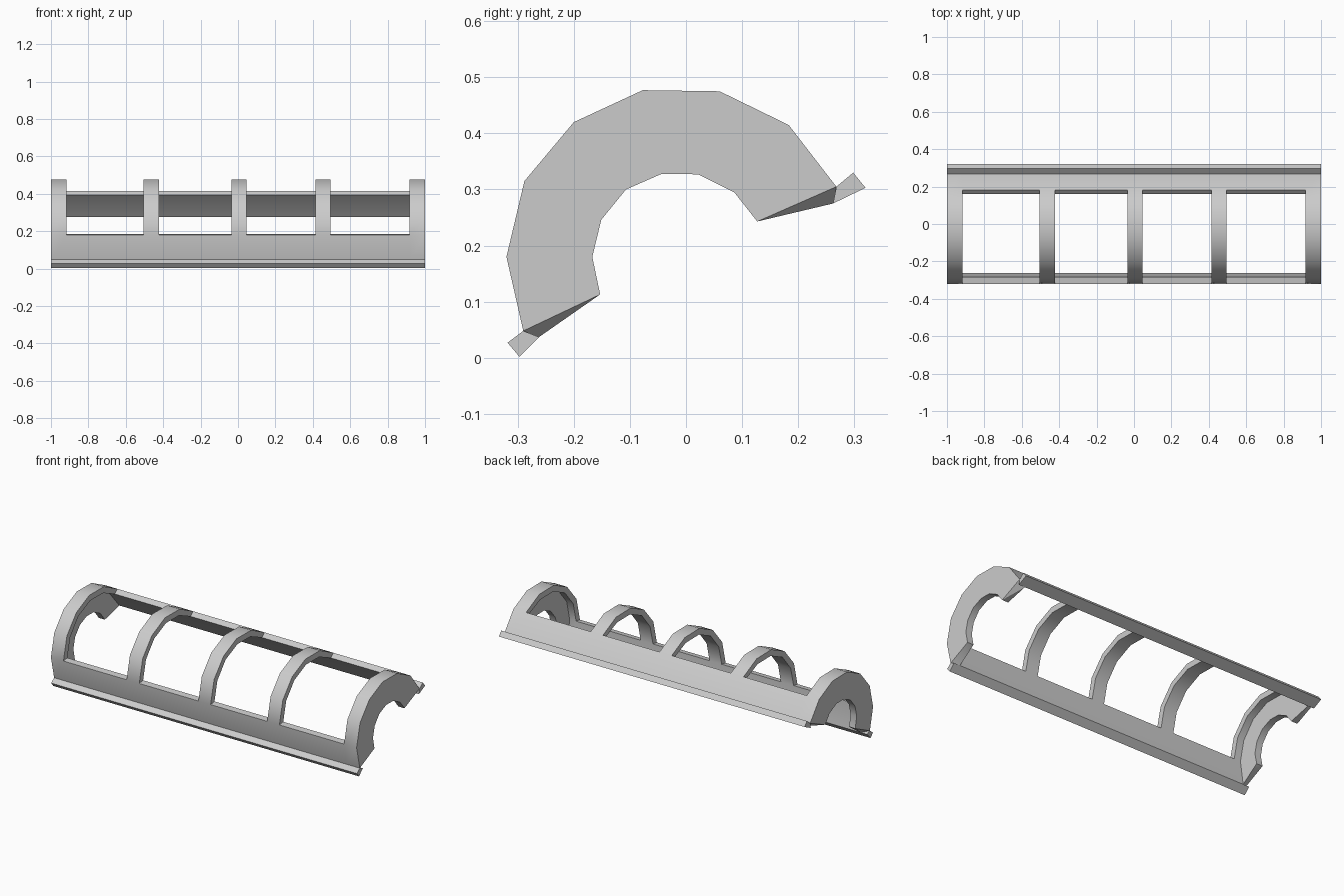
import bpy, bmesh

if "Cube" in bpy.data.objects:
    bpy.data.objects.remove(bpy.data.objects["Cube"])

# Cross-sections (y, z), front lower edge round to back edge
OUTER = [(-.29, .048), (-.32, .18), (-.288, .315), (-.2, .42),
         (-.077, .477), (.06, .475), (.183, .415), (.268, .305)]
INNER = [(-.262, .037), (-.284, .185), (-.257, .298), (-.18, .392),
         (-.07, .442), (.052, .44), (.16, .393), (.262, .275)]
HOLE = [(-.153, .113), (-.167, .18), (-.151, .246), (-.107, .3),
        (-.043, .328), (.022, .327), (.086, .295), (.127, .243)]
XS = [-1, -.918, -.505, -.422, -.035, .045, .415, .495, .918, 1]
CAP = .04                      # end plate thickness
NX, NP = len(XS), len(OUTER)


def finish(bm, name):
    bmesh.ops.remove_doubles(bm, verts=bm.verts[:], dist=1e-5)
    bmesh.ops.recalc_face_normals(bm, faces=bm.faces[:])
    mesh = bpy.data.meshes.new(name)
    bm.to_mesh(mesh)
    bm.free()
    ob = bpy.data.objects.new(name, mesh)
    bpy.context.collection.objects.link(ob)
    bpy.ops.object.select_all(action='DESELECT')
    ob.select_set(True)
    bpy.context.view_layer.objects.active = ob
    bpy.ops.object.shade_smooth_by_angle(angle=0.56)
    return ob


def solid(i, j):
    """Cell i along x, j along the arc: ribs everywhere, bands at both edges."""
    if not (0 <= i < NX - 1 and 0 <= j < NP - 1):
        return False
    return i % 2 == 0 or j in (0, NP - 2)


# Ribbed half-pipe shell with end plates
bm = bmesh.new()


def column(x, profile):
    return [bm.verts.new((x, y, z)) for y, z in profile]


out = [column(x, OUTER) for x in XS]
inn = [column(max(-1 + CAP, min(1 - CAP, x)), INNER) for x in XS]
for i in range(NX - 1):
    for j in range(NP - 1):
        if not solid(i, j):
            continue
        ring = [(i, j), (i + 1, j), (i + 1, j + 1), (i, j + 1)]
        bm.faces.new([out[a][b] for a, b in ring])
        bm.faces.new([inn[a][b] for a, b in reversed(ring)])
        # edge walls around every opening
        near = [(i, j - 1), (i + 1, j), (i, j + 1), (i - 1, j)]
        for k, (ni, nj) in enumerate(near):
            if solid(ni, nj) or ni in (-1, NX - 1):
                continue
            (a, b), (c, d) = ring[k], ring[(k + 1) % 4]
            bm.faces.new((out[a][b], inn[a][b], inn[c][d], out[c][d]))

# End plates with an arched opening
for i, s in ((0, -1), (NX - 1, 1)):
    rows = [out[i], column(s, HOLE), column(s * (1 - CAP), HOLE), inn[i]]
    for p, q in zip(rows, rows[1:]):
        for j in range(NP - 1):
            bm.faces.new((p[j], p[j + 1], q[j + 1], q[j]))
    for j in (0, NP - 1):
        o, h, h2, n = (r[j] for r in rows)
        bm.faces.new((o, h, n))
        bm.faces.new((h, h2, n))
finish(bm, "ribbed_shell")

# Flared rails along both long edges
RAILS = {
    "front_rail": [(-.29, .048), (-.318, .027), (-.297, .002), (-.262, .037)],
    "back_rail": [(.268, .305), (.298, .33), (.32, .303), (.262, .275)],
}
for name, prof in RAILS.items():
    bm = bmesh.new()
    a, b = column(-1, prof), column(1, prof)
    bm.faces.new(a)
    bm.faces.new(b)
    for k in range(4):
        m = (k + 1) % 4
        bm.faces.new((a[k], a[m], b[m], b[k]))
    finish(bm, name)
